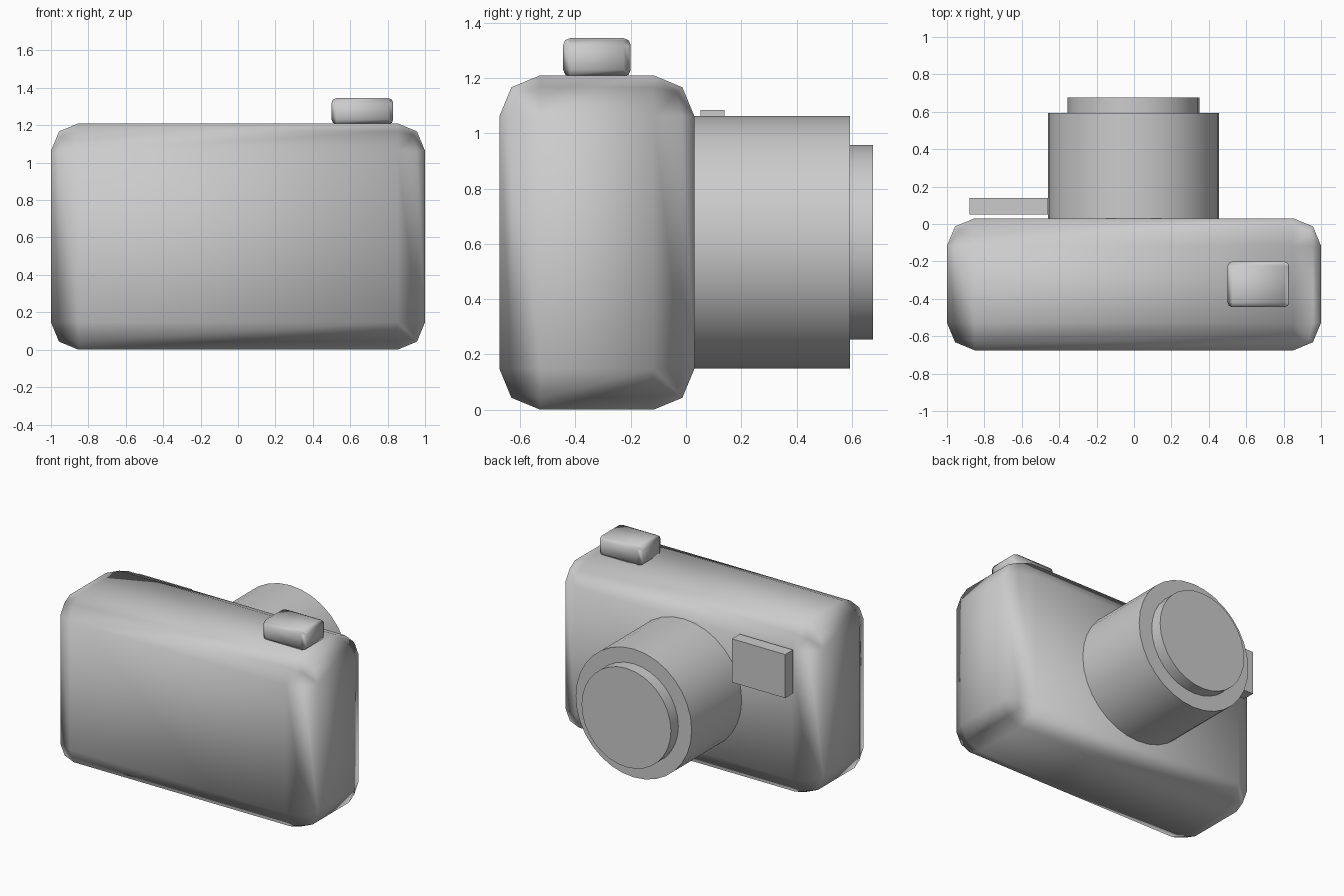
import bpy
from math import radians

cube = bpy.data.objects.get("Cube")
if cube:
    bpy.data.objects.remove(cube, do_unlink=True)

grey = bpy.data.materials.new("plain grey")
grey.use_nodes = True
grey.diffuse_color = (0.6, 0.6, 0.6, 1)
grey.node_tree.nodes["Principled BSDF"].inputs["Base Color"].default_value = (0.6, 0.6, 0.6, 1)


def finish(name, angle):
    obj = bpy.context.object
    obj.name = name
    obj.data.materials.append(grey)
    bpy.ops.object.shade_smooth_by_angle(angle=radians(angle))
    return obj


def box(name, low, high, bevel=0):
    """Box between two corners, with optional rounded edges."""
    centre = [(a + b) / 2 for a, b in zip(low, high)]
    bpy.ops.mesh.primitive_cube_add(size=1, location=centre)
    bpy.context.object.scale = [b - a for a, b in zip(low, high)]
    bpy.ops.object.transform_apply(location=False, rotation=False, scale=True)
    if bevel:
        mod = bpy.context.object.modifiers.new("rounding", "BEVEL")
        mod.width = bevel
        mod.segments = 2
        mod.harden_normals = True
        bpy.ops.object.modifier_apply(modifier=mod.name)
    return finish(name, 60)


def barrel(name, radius, start, end):
    """Cylinder running along y."""
    bpy.ops.mesh.primitive_cylinder_add(
        vertices=32, radius=radius, depth=end - start,
        location=(-0.003, (start + end) / 2, 0.606), rotation=(radians(90), 0, 0))
    return finish(name, 30)


# Rounded camera body and shutter button
box("camera_body", (-1, -0.675, 0), (1, 0.03, 1.21), 0.147)
box("shutter_button", (0.5, -0.445, 1.205), (0.83, -0.2, 1.345), 0.026)

# Two-step lens on the back
barrel("lens_barrel", 0.457, 0.0, 0.593)
barrel("lens_front_ring", 0.352, 0.58, 0.677)

# Flash plate beside the lens
box("flash", (-0.88, 0.052, 0.775), (-0.46, 0.14, 1.085))
